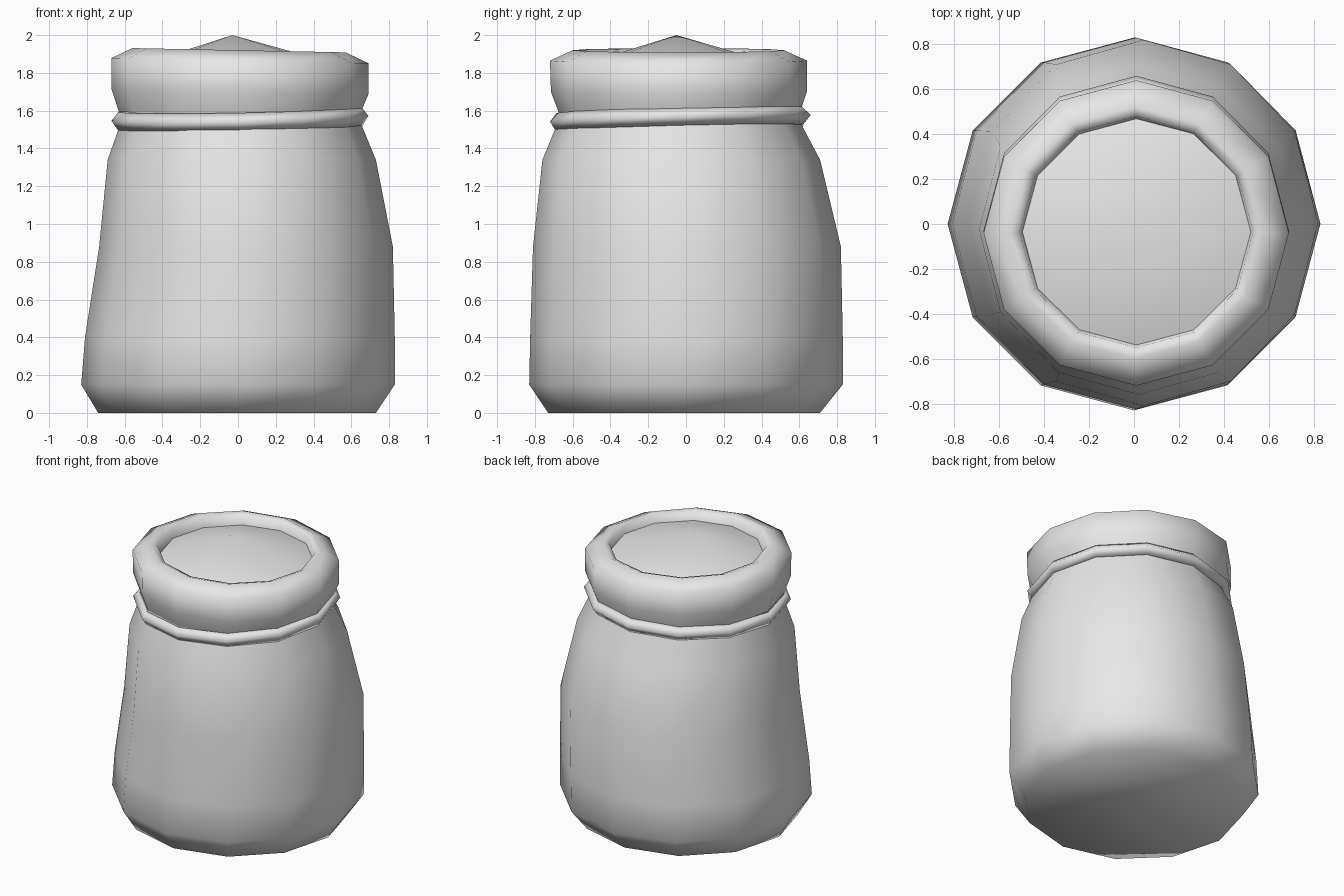
import bpy
import bmesh
from math import cos, sin, tau

SIDES = 12

cube = bpy.data.objects.get("Cube")
if cube:
    bpy.data.objects.remove(cube, do_unlink=True)

cloth = bpy.data.materials.new("plain grey")
cloth.use_nodes = True
cloth.diffuse_color = (0.8, 0.8, 0.8, 1)
cloth.node_tree.nodes["Principled BSDF"].inputs["Base Color"].default_value = (0.8, 0.8, 0.8, 1)


def loft(name, rings, tilt=(0, 0), base=False, apex=None, closed=False):
    """Skin rings given as (z, left, right, front, back), leaning by tilt."""
    bm = bmesh.new()
    loops = []
    for z, x0, x1, y0, y1 in rings:
        loop = []
        for i in range(SIDES):
            a = tau * i / SIDES
            x = (x0 + x1) / 2 + (x1 - x0) / 2 * cos(a)
            y = (y0 + y1) / 2 + (y1 - y0) / 2 * sin(a)
            lean = tilt[0] * x + tilt[1] * y
            loop.append(bm.verts.new((x, y, z + lean)))
        loops.append(loop)
    pairs = list(zip(loops, loops[1:]))
    if closed:
        pairs.append((loops[-1], loops[0]))
    for low, high in pairs:
        for i in range(SIDES):
            j = (i + 1) % SIDES
            bm.faces.new((low[i], low[j], high[j], high[i]))
    if base:
        bm.faces.new(loops[0][::-1])
    if apex:
        tip = bm.verts.new(apex)
        for i in range(SIDES):
            bm.faces.new((loops[-1][i], loops[-1][(i + 1) % SIDES], tip))
    bmesh.ops.recalc_face_normals(bm, faces=bm.faces)
    for face in bm.faces:
        face.smooth = True
    mesh = bpy.data.meshes.new(name)
    bm.to_mesh(mesh)
    bm.free()
    mesh.materials.append(cloth)
    obj = bpy.data.objects.new(name, mesh)
    bpy.context.collection.objects.link(obj)
    return obj


# Sagging sack body, with its neck tucked under the tie
loft("sack_body", [
    (0.00, -0.74, 0.73, -0.73, 0.71),
    (0.15, -0.83, 0.83, -0.83, 0.83),
    (0.40, -0.81, 0.83, -0.825, 0.83),
    (0.88, -0.735, 0.82, -0.81, 0.82),
    (1.34, -0.69, 0.73, -0.76, 0.71),
    (1.51, -0.63, 0.66, -0.69, 0.62),
    (1.60, -0.62, 0.64, -0.67, 0.60),
], base=True)

# Tie around the neck, with a pointed outer edge
loft("neck_tie", [
    (1.51, -0.635, 0.66, -0.69, 0.62),
    (1.56, -0.67, 0.69, -0.72, 0.66),
    (1.605, -0.635, 0.655, -0.685, 0.615),
    (1.56, -0.59, 0.61, -0.64, 0.57),
], tilt=(0.02, 0.025), closed=True)

# Rolled-over mouth of the sack
loft("rolled_rim", [
    (1.58, -0.63, 0.64, -0.67, 0.60),
    (1.70, -0.67, 0.69, -0.715, 0.64),
    (1.865, -0.67, 0.69, -0.72, 0.64),
    (1.92, -0.56, 0.57, -0.60, 0.52),
    (1.905, -0.51, 0.53, -0.55, 0.48),
    (1.83, -0.495, 0.515, -0.535, 0.465),
], tilt=(-0.02, 0))

# Heaped contents
loft("sack_filling", [
    (1.845, -0.51, 0.53, -0.55, 0.48),
], apex=(-0.03, -0.05, 2.0))
